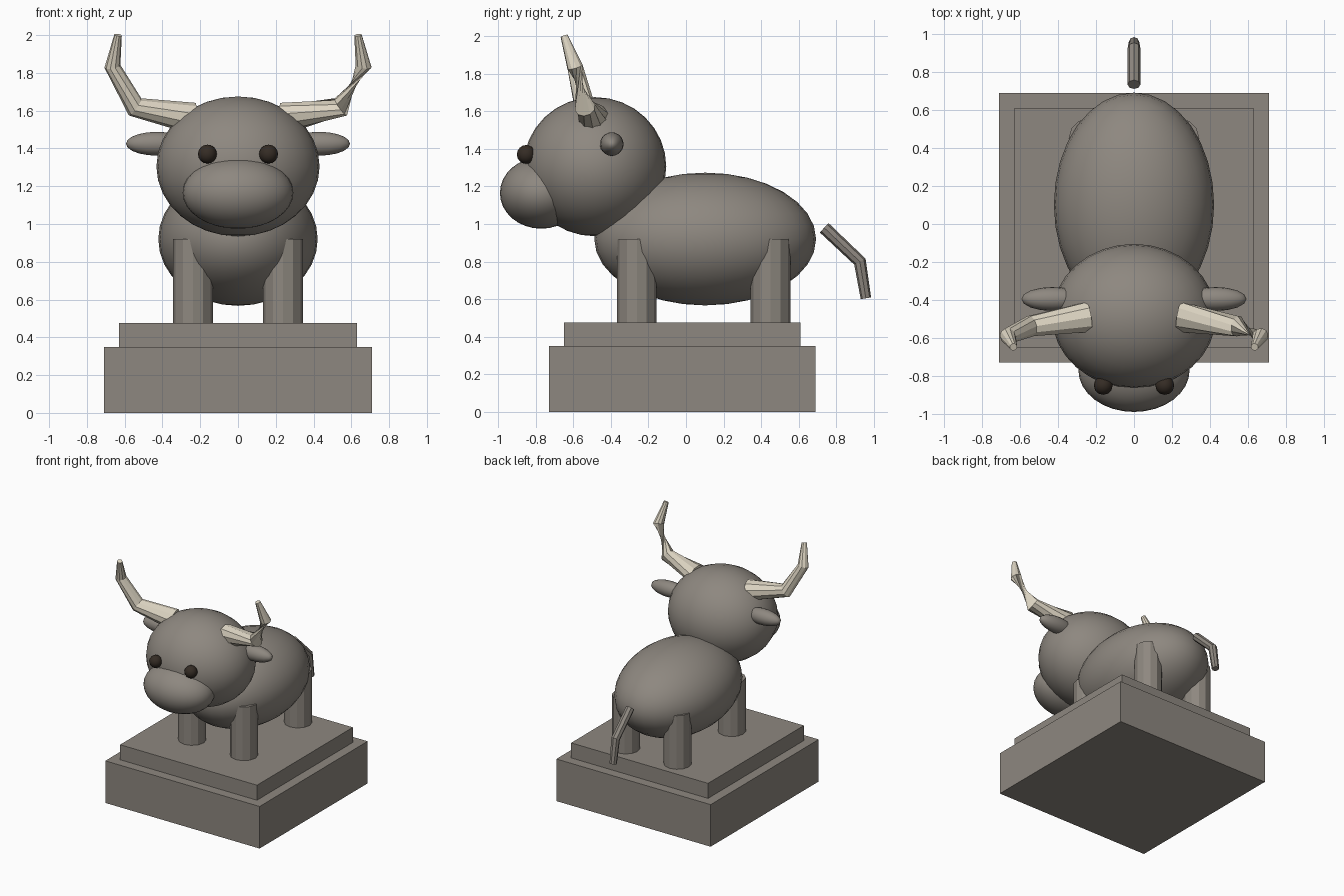
import bpy, bmesh, math
from mathutils import Vector

if "Cube" in bpy.data.objects:
    bpy.data.objects.remove(bpy.data.objects["Cube"])


def material(name, color):
    m = bpy.data.materials.new(name)
    m.use_nodes = True
    m.diffuse_color = (*color, 1)
    bsdf = next(n for n in m.node_tree.nodes if n.type == "BSDF_PRINCIPLED")
    bsdf.inputs["Base Color"].default_value = (*color, 1)
    return m


STONE = material("warm grey stone", (0.27, 0.245, 0.215))
IVORY = material("ivory horn", (0.72, 0.66, 0.54))
DARK = material("dark brown", (0.035, 0.025, 0.018))


def finish(name, mat, angle=None):
    ob = bpy.context.object
    ob.name = ob.data.name = name
    ob.data.materials.append(mat)
    if angle:
        bpy.ops.object.shade_smooth_by_angle(angle=math.radians(angle))
    return ob


def box(name, size, center):
    bpy.ops.mesh.primitive_cube_add(size=1, location=center)
    bpy.context.object.scale = size
    return finish(name, STONE)


def ellipsoid(name, center, radii, mat, segments=32, rings=16, angle=40):
    bpy.ops.mesh.primitive_uv_sphere_add(segments=segments, ring_count=rings, location=center)
    bpy.context.object.scale = radii
    return finish(name, mat, angle)


def tube(name, points, radii, mat, sides=8, twists=None):
    """Capped loft of rings along a path; twists turn each ring about the path."""
    pts = [Vector(p) for p in points]
    twists = twists or [0] * len(pts)
    bm = bmesh.new()
    rings = []
    for i, p in enumerate(pts):
        ahead = (pts[min(i + 1, len(pts) - 1)] - p).normalized()
        behind = (p - pts[max(i - 1, 0)]).normalized()
        d = (ahead + behind).normalized()
        u = d.cross(Vector((0, 1, 0) if abs(d.y) < 0.8 else (1, 0, 0))).normalized()
        v = d.cross(u)
        ring = []
        for k in range(sides):
            a = math.tau * k / sides + math.radians(twists[i])
            ring.append(bm.verts.new(p + radii[i] * (math.cos(a) * u + math.sin(a) * v)))
        rings.append(ring)
    for a, b in zip(rings, rings[1:]):
        for k in range(sides):
            n = (k + 1) % sides
            bm.faces.new((a[k], a[n], b[n], b[k]))
    bm.faces.new(rings[0][::-1])
    bm.faces.new(rings[-1])
    bmesh.ops.recalc_face_normals(bm, faces=bm.faces)
    mesh = bpy.data.meshes.new(name)
    bm.to_mesh(mesh)
    bm.free()
    ob = bpy.data.objects.new(name, mesh)
    bpy.context.collection.objects.link(ob)
    mesh.materials.append(mat)
    return ob


# Stepped plinth
box("plinth_base", (1.42, 1.42, 0.35), (0, -0.02, 0.175))
box("plinth_step", (1.26, 1.26, 0.135), (0, -0.02, 0.4075))

# Body, head and muzzle
ellipsoid("body", (0, 0.102, 0.92), (0.422, 0.59, 0.353), STONE)
ellipsoid("head", (0, -0.485, 1.305), (0.432, 0.38, 0.37), STONE)
ellipsoid("muzzle", (0, -0.77, 1.165), (0.293, 0.22, 0.19), STONE)

for side, label in ((1, "left"), (-1, "right")):
    # Eyes and ears
    ellipsoid(label + "_eye", (side * 0.162, -0.85, 1.37), (0.05,) * 3, DARK, 12, 8)
    ellipsoid(label + "_ear", (side * 0.43, -0.395, 1.425), (0.163, 0.063, 0.063), STONE, 16, 10)

    # Legs
    for y, end in ((-0.262, "front"), (0.45, "back")):
        bpy.ops.mesh.primitive_cylinder_add(
            vertices=12, radius=0.106, depth=0.45, location=(side * 0.238, y, 0.695))
        finish(f"{label}_{end}_leg", STONE)

    # Horns, the left one twisted along its length
    path = [(0.24, -0.49, 1.56), (0.545, -0.538, 1.62), (0.665, -0.59, 1.835), (0.635, -0.648, 2.0)]
    tube(label + "_horn", [(side * x, y, z) for x, y, z in path], (0.083, 0.056, 0.043, 0.02),
         IVORY, sides=10, twists=(0, 30, 190, 190) if side > 0 else None)

# Tail
tube("tail", [(0, 0.735, 0.98), (0, 0.925, 0.8), (0, 0.957, 0.605)], (0.034, 0.034, 0.028), STONE)
